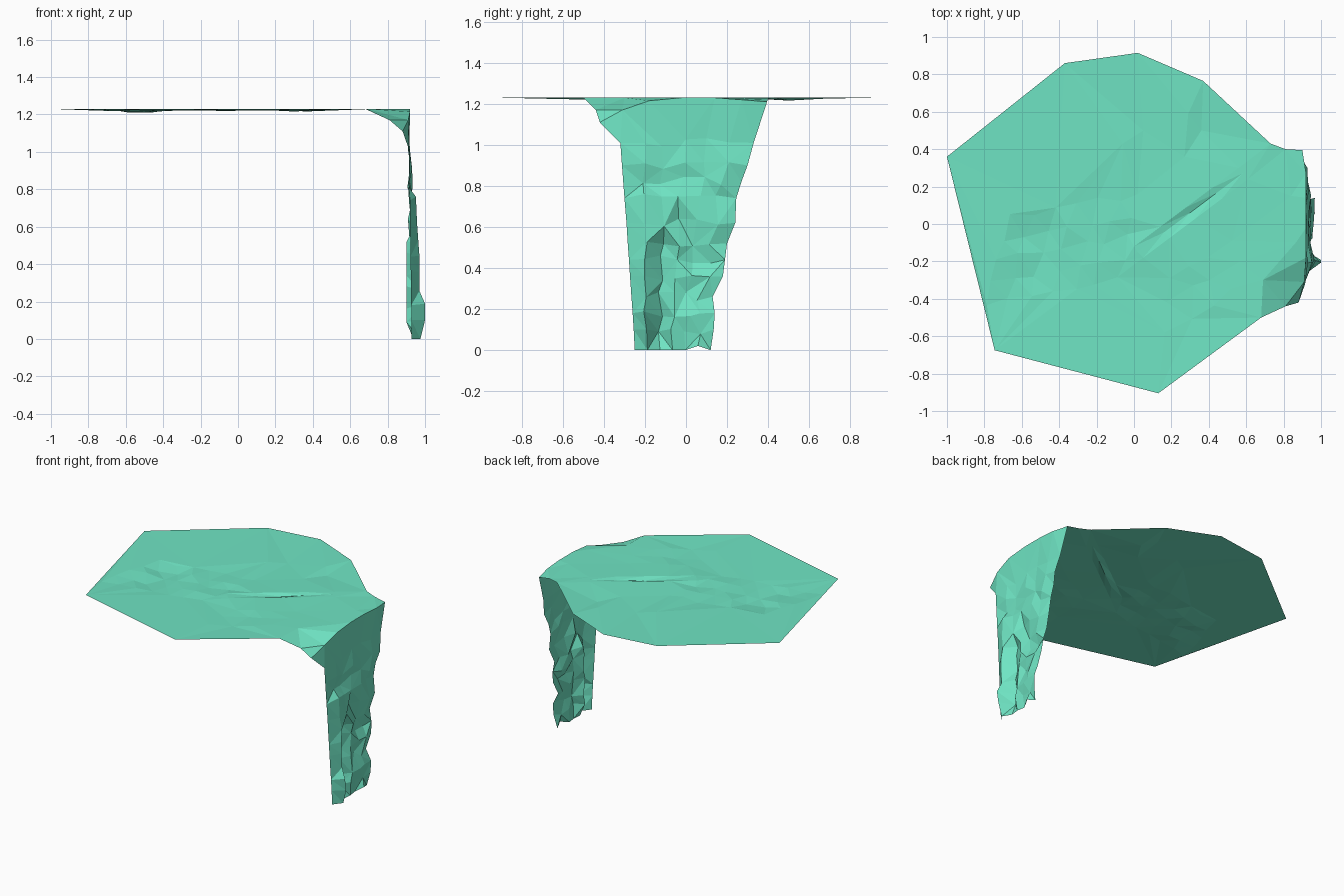
import bpy, random
from mathutils import Vector
from mathutils.geometry import delaunay_2d_cdt

if "Cube" in bpy.data.objects:
    bpy.data.objects.remove(bpy.data.objects["Cube"])

random.seed(7)
TOP = 1.23

mat = bpy.data.materials.new("sea_green_cloth")
mat.diffuse_color = (0.16, 0.78, 0.55, 1)
mat.use_nodes = True
mat.node_tree.nodes["Principled BSDF"].inputs["Base Color"].default_value = mat.diffuse_color


def make_object(name, verts, faces):
    mesh = bpy.data.meshes.new(name)
    mesh.from_pydata(verts, [], faces)
    mesh.materials.append(mat)
    mesh.update()
    obj = bpy.data.objects.new(name, mesh)
    bpy.context.collection.objects.link(obj)
    return obj


# Shared bend line where the sheet turns down, front to back
bend = [(0.88, -0.42, 1.11), (0.91, -0.31, 1.17), (0.92, -0.18, 1.215),
        (0.92, -0.02, TOP), (0.92, 0.14, TOP), (0.92, 0.27, 1.22),
        (0.90, 0.395, 1.21)]

# Flat sheet outline, counter-clockwise
outline = [(-1, 0.36, TOP), (-0.745, -0.675, TOP), (0.13, -0.905, TOP),
           (0.68, -0.50, TOP), (0.81, -0.44, 1.17)] + bend + [
           (0.81, 0.40, 1.225), (0.73, 0.43, TOP), (0.37, 0.765, TOP),
           (0.02, 0.915, TOP), (-0.37, 0.86, TOP)]

# Crease corners and pleats radiating from the back corner
inner = [(0.69, -0.30, TOP), (0.865, -0.10, TOP), (0.84, 0.15, TOP),
         (0.05, 0.50, 1.222), (0.29, 0.59, TOP), (-0.06, 0.43, TOP),
         (0.27, 0.36, 1.224), (0.36, 0.50, 1.216)]

# Narrow diagonal fold
for t in (0, 0.25, 0.5, 0.75, 1):
    x, y = 0.0 + 0.56 * t, -0.12 + 0.42 * t
    inner += [(x, y, TOP),
              (x + 0.02, y - 0.03, TOP - 0.014 * (1 - abs(2 * t - 1))),
              (x + 0.05, y - 0.06, TOP)]

# Small ripples over the left and the front right
for i in range(7):
    for j in range(5):
        x = -0.78 + 0.115 * i + 0.03 * j + random.uniform(-0.02, 0.02)
        y = -0.42 + 0.115 * j + 0.02 * i + random.uniform(-0.02, 0.02)
        sag = 0.015 if abs(x + 0.52) < 0.08 and 0 < j < 4 else 0
        inner.append((x, y, TOP - sag - random.uniform(0, 0.012)))
for i in range(4):
    for j in range(3):
        x = 0.18 + 0.12 * i + random.uniform(-0.03, 0.03)
        y = -0.55 + 0.13 * j + 0.07 * i + random.uniform(-0.03, 0.03)
        inner.append((x, y, TOP - random.uniform(0, 0.01)))

pts = outline + inner
n = len(outline)
co, _, faces, origin, _, _ = delaunay_2d_cdt(
    [Vector(p[:2]) for p in pts], [], [list(range(n))], 1, 1e-5)
verts = [(c.x, c.y, pts[o[0]][2] if o else TOP) for c, o in zip(co, origin)]
make_object("flat_sheet", verts, faces)

# Hanging drop: height, front edge y, back edge y, mean x
rows = [(1.01, -0.32, 0.33, 0.915), (0.90, -0.312, 0.30, 0.92),
        (0.82, -0.306, 0.27, 0.92), (0.74, -0.30, 0.245, 0.92),
        (0.62, -0.29, 0.24, 0.925), (0.52, -0.284, 0.20, 0.93),
        (0.44, -0.278, 0.19, 0.935), (0.36, -0.273, 0.18, 0.935),
        (0.26, -0.266, 0.13, 0.935), (0.18, -0.26, 0.14, 0.945),
        (0.10, -0.255, 0.135, 0.945), (0.0, -0.25, 0.12, 0.955)]
cols = len(bend)
drop = list(bend)
for r, (z, y0, y1, x0) in enumerate(rows):
    for c in range(cols):
        t = c / (cols - 1)
        mid = 0 < c < cols - 1
        x = x0 + random.uniform(-0.022, 0.022) * min(1, 0.3 + r * 0.2)
        y = y0 + (y1 - y0) * t
        zz = z
        if mid and r < len(rows) - 1:
            y += random.uniform(-0.015, 0.015)
            zz += random.uniform(-0.025, 0.025)
        if c == 0:
            x = 0.915 + 0.015 * r / len(rows)
        # Pleat beside the front edge, bulging out near the hem
        if c == 1 and r > 2:
            x = 0.945 + 0.025 * min(1, (r - 2) / 4)
            if z in (0.18, 0.10):
                x = 1.0
        if c == 2 and r > 4 and z > 0:
            x = 0.90
        if z == 0 and c == 5:
            zz = 0.02
        if z == 0 and c == 1:
            x = 0.975
        drop.append((x, y, zz))

faces = []
for r in range(len(rows)):
    for c in range(cols - 1):
        a, b = r * cols + c, (r + 1) * cols + c
        if (r + c) % 3:
            faces += [(a, b, b + 1), (a, b + 1, a + 1)]
        else:
            faces += [(a, b, a + 1), (b, b + 1, a + 1)]
make_object("hanging_drop", drop, faces)
